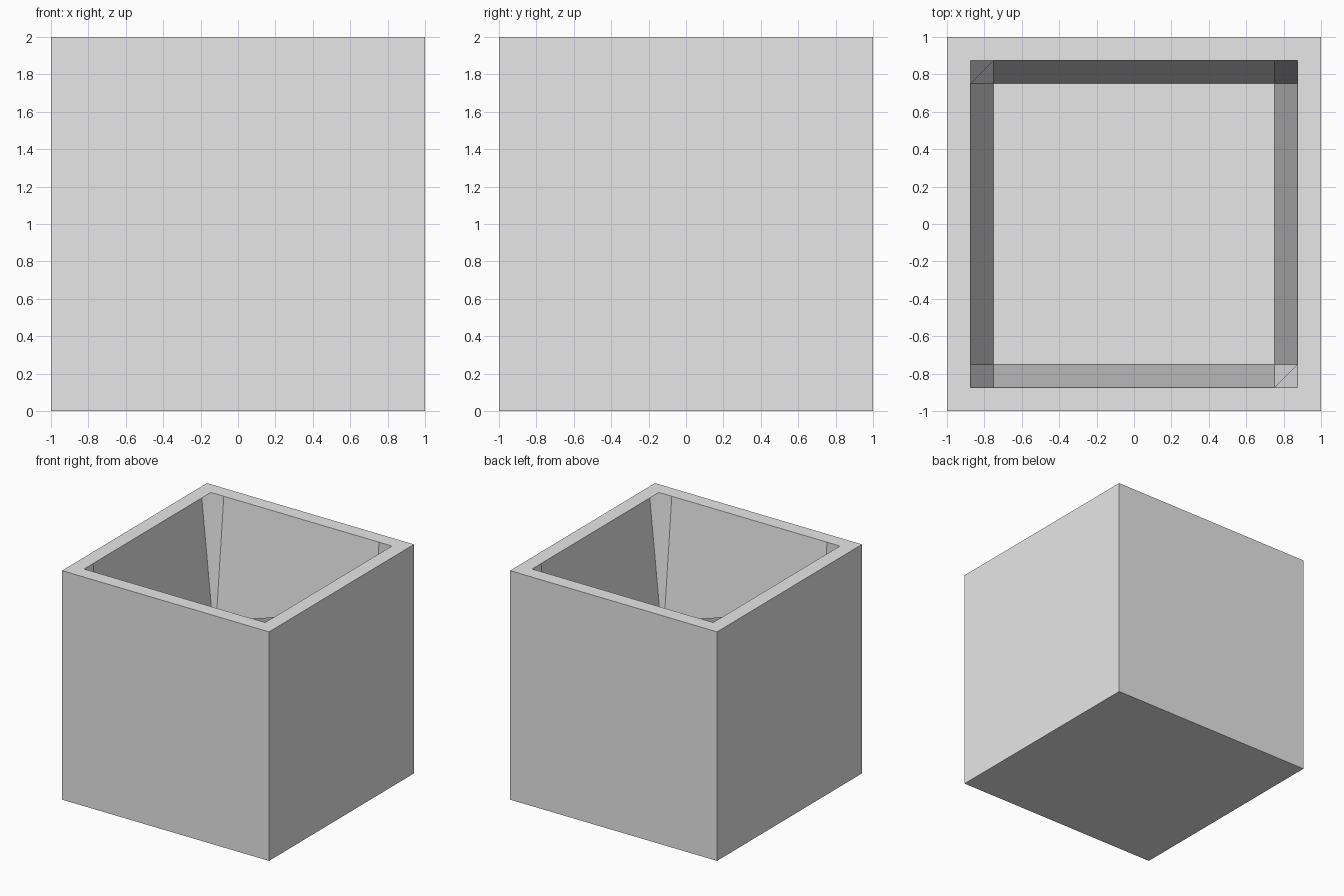
import bpy, bmesh

if "Cube" in bpy.data.objects:
    bpy.data.objects.remove(bpy.data.objects["Cube"])

HALF = 1.0       # outer half width
HEIGHT = 2.0
FLOOR = 0.75     # height of the inner floor
CUTS = [-1.0, -0.875, -0.75, 0.75, 0.875, 1.0]

grey = bpy.data.materials.new("light grey")
grey.diffuse_color = (0.8, 0.8, 0.8, 1)
grey.use_nodes = True
grey.node_tree.nodes["Principled BSDF"].inputs["Base Color"].default_value = grey.diffuse_color

bm = bmesh.new()

# Outer shell: a cube with its top removed
bmesh.ops.create_cube(bm, size=2 * HALF)
bmesh.ops.translate(bm, verts=bm.verts, vec=(0, 0, HEIGHT / 2))
bm.normal_update()
top = [f for f in bm.faces if f.normal.z > 0.9]
bmesh.ops.delete(bm, geom=top, context='FACES_ONLY')

# Rim and cavity: a gridded top whose middle panel is sunk to the floor
n = len(CUTS)
grid = [[bm.verts.new((x, y, FLOOR if max(abs(x), abs(y)) < 0.8 else HEIGHT))
         for y in CUTS] for x in CUTS]
for i in range(n - 1):
    for j in range(n - 1):
        bm.faces.new((grid[i][j], grid[i + 1][j],
                      grid[i + 1][j + 1], grid[i][j + 1]))
bmesh.ops.remove_doubles(bm, verts=bm.verts, dist=0.0001)

# Merge the flat rim strips along each side
bm.normal_update()
bmesh.ops.dissolve_limit(
    bm, angle_limit=0.01, verts=[],
    edges=[e for e in bm.edges
           if all(f.normal.z > 0.999 for f in e.link_faces)
           and all(v.co.z > 1.9 for v in e.verts)
           and max(max(abs(v.co.x), abs(v.co.y)) for v in e.verts) > 0.99
           and min(max(abs(v.co.x), abs(v.co.y)) for v in e.verts) < 0.99
           and min(abs(e.verts[0].co.x + e.verts[1].co.x),
                   abs(e.verts[0].co.y + e.verts[1].co.y)) < 1.6])

mesh = bpy.data.meshes.new("open_box")
bm.to_mesh(mesh)
bm.free()
mesh.materials.append(grey)
box = bpy.data.objects.new("open_box", mesh)
bpy.context.collection.objects.link(box)
